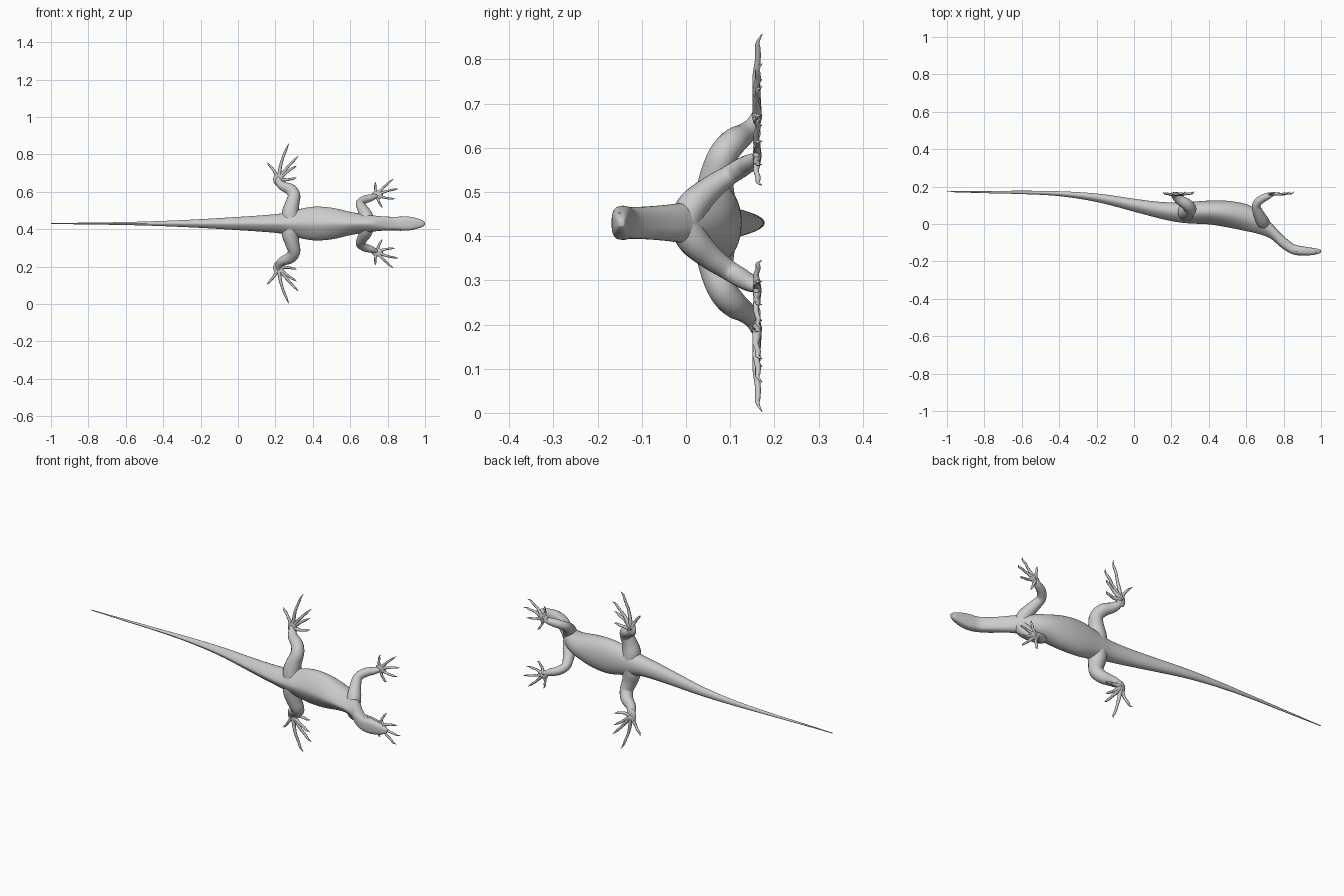
import bpy, bmesh, math
from mathutils import Vector, Matrix

if "Cube" in bpy.data.objects:
    bpy.data.objects.remove(bpy.data.objects["Cube"])

C = 0.43  # height of the mirror plane


def spline(pts, n):
    """Smooth interpolation through tuples of any length."""
    P = [Vector(p) for p in pts]
    P = [2 * P[0] - P[1]] + P + [2 * P[-1] - P[-2]]
    out = []
    for i in range(1, len(P) - 2):
        a, b, c, d = P[i - 1:i + 3]
        for k in range(n):
            t = k / n
            out.append(0.5 * (2 * b + (c - a) * t + (2 * a - 5 * b + 4 * c - d) * t * t
                              + (3 * b - a - 3 * c + d) * t ** 3))
    return out + [P[-2]]


def skin(bm, rings):
    rows = [[bm.verts.new(p) for p in r] for r in rings]
    n = len(rows[0])
    for a, b in zip(rows, rows[1:]):
        for i in range(n):
            bm.faces.new((a[i], a[(i + 1) % n], b[(i + 1) % n], b[i]))
    bm.faces.new(rows[0])
    bm.faces.new(rows[-1])


def tube(bm, pts, sides=16, steps=6):
    """Round tube through (x, y, z, radius) points."""
    path = spline(pts, steps)
    pos = [p.to_3d() for p in path]
    rings, side, old = [], None, None
    for i, p in enumerate(pos):
        t = (pos[min(i + 1, len(pos) - 1)] - pos[max(i - 1, 0)]).normalized()
        side = t.orthogonal().normalized() if side is None else old.rotation_difference(t) @ side
        side = (side - t * side.dot(t)).normalized()
        up, r, old = t.cross(side), max(path[i][3], 0.0008), t
        rings.append([p + r * (math.cos(a) * side + math.sin(a) * up)
                      for a in (2 * math.pi * k / sides for k in range(sides))])
    skin(bm, rings)


def ball(bm, at, size):
    m = Matrix.Translation(at) @ Matrix.Diagonal((*size, 1))
    bmesh.ops.create_uvsphere(bm, u_segments=16, v_segments=10, radius=1, matrix=m)


def finish(bm, name, mirror=False):
    bmesh.ops.recalc_face_normals(bm, faces=bm.faces[:])
    me = bpy.data.meshes.new(name)
    bm.to_mesh(me)
    bm.free()
    for p in me.polygons:
        p.use_smooth = True
    ob = bpy.data.objects.new(name, me)
    ob.location.z = C
    bpy.context.collection.objects.link(ob)
    if mirror:
        m = ob.modifiers.new("Mirror", 'MIRROR')
        m.use_axis = (False, False, True)
    return ob


def ramp(x, a, b):
    t = min(max((x - a) / (b - a), 0), 1)
    return t * t * (3 - 2 * t)


# Head, trunk and tail: x, back y, belly y, half width
profile = [
    (-1.0, 0.171, 0.175, 0.002), (-0.8, 0.165, 0.176, 0.005), (-0.6, 0.160, 0.178, 0.008),
    (-0.4, 0.149, 0.175, 0.014), (-0.2, 0.118, 0.163, 0.023), (0.0, 0.066, 0.135, 0.035),
    (0.12, 0.034, 0.120, 0.043), (0.22, 0.012, 0.114, 0.052), (0.3, 0.003, 0.118, 0.070),
    (0.4, -0.002, 0.125, 0.089), (0.5, -0.018, 0.124, 0.084), (0.6, -0.038, 0.106, 0.062),
    (0.67, -0.054, 0.068, 0.050), (0.73, -0.078, 0.010, 0.042), (0.79, -0.128, -0.054, 0.037),
    (0.85, -0.162, -0.105, 0.036), (0.90, -0.168, -0.119, 0.038), (0.945, -0.167, -0.126, 0.031),
    (0.98, -0.161, -0.132, 0.020), (0.997, -0.154, -0.138, 0.010), (1.0, -0.150, -0.143, 0.004)]
bm = bmesh.new()
rings = []
for x, back, belly, w in spline(profile, 6):
    mid, half = (back + belly) / 2, (belly - back) / 2
    head = ramp(x, 0.68, 0.82)
    ring = []
    for k in range(40):
        a = 2 * math.pi * k / 40
        c, s = math.cos(a), math.sin(a)
        # keeled along the back, wider towards the belly, boxy at the head
        keel = 1 - (1 - head) * 0.35 * max(-c, 0) ** 2
        e = 1 - 0.3 * head
        z = math.copysign(abs(s) ** e, s) * keel * (1 + 0.12 * c * (1 - head))
        y = math.copysign(abs(c) ** e, c)
        ring.append(Vector((x, mid + half * y, w * z)))
    rings.append(ring)
skin(bm, rings)
finish(bm, "body")

# Eyes and nostrils
bm = bmesh.new()
ball(bm, (0.868, -0.142, 0.034), (0.011, 0.008, 0.005))
ball(bm, (0.972, -0.150, 0.021), (0.004, 0.003, 0.003))
finish(bm, "eyes_and_nostrils", True)


def digits(bm, root, tips, r):
    """Arched toes with soft knuckles and claws, from the palm to each (x, z) tip."""
    root = Vector(root)
    for tx, tz, bend in tips:
        tip = Vector((tx, 0.169, tz - C))
        d = tip - root
        perp = Vector((-d.z, 0, d.x)) * bend
        pts = []
        for f, y, k in ((0, 0, 1.1), (0.3, -0.004, 0.9), (0.5, -0.007, 0.72),
                        (0.68, -0.004, 0.66), (0.82, -0.005, 0.62), (0.9, -0.006, 0.42),
                        (1, 0.003, 0.1)):
            p = root + d * f + perp * math.sin(math.pi * f)
            pts.append((p.x, p.y + y, p.z, r * k))
        tube(bm, pts, 8, 3)


# Front legs
bm = bmesh.new()
tube(bm, [(0.695, -0.005, 0.0, 0.036), (0.685, 0.018, 0.042, 0.035), (0.665, 0.058, 0.080, 0.028),
          (0.653, 0.098, 0.108, 0.023), (0.676, 0.129, 0.127, 0.022), (0.715, 0.149, 0.139, 0.018),
          (0.745, 0.161, 0.150, 0.009)])
ball(bm, (0.745, 0.160, 0.153), (0.030, 0.009, 0.023))
digits(bm, (0.742, 0.162, 0.153),
       [(0.735, 0.652, 0.06), (0.83, 0.668, 0.03), (0.855, 0.615, 0.04),
        (0.838, 0.562, -0.05), (0.772, 0.515, -0.06)], 0.0085)
finish(bm, "front_legs", True)

# Hind legs
bm = bmesh.new()
tube(bm, [(0.285, 0.065, 0.0, 0.050), (0.280, 0.065, 0.055, 0.046), (0.290, 0.069, 0.105, 0.038),
          (0.300, 0.082, 0.150, 0.033), (0.280, 0.106, 0.182, 0.031), (0.240, 0.131, 0.200, 0.025),
          (0.220, 0.150, 0.220, 0.019), (0.213, 0.160, 0.248, 0.010)])
ball(bm, (0.216, 0.159, 0.236), (0.028, 0.010, 0.036))
digits(bm, (0.216, 0.161, 0.236),
       [(0.155, 0.755, -0.06), (0.272, 0.857, 0.05), (0.322, 0.79, 0.03),
        (0.312, 0.738, 0.03), (0.312, 0.675, -0.06)], 0.010)
finish(bm, "hind_legs", True)
